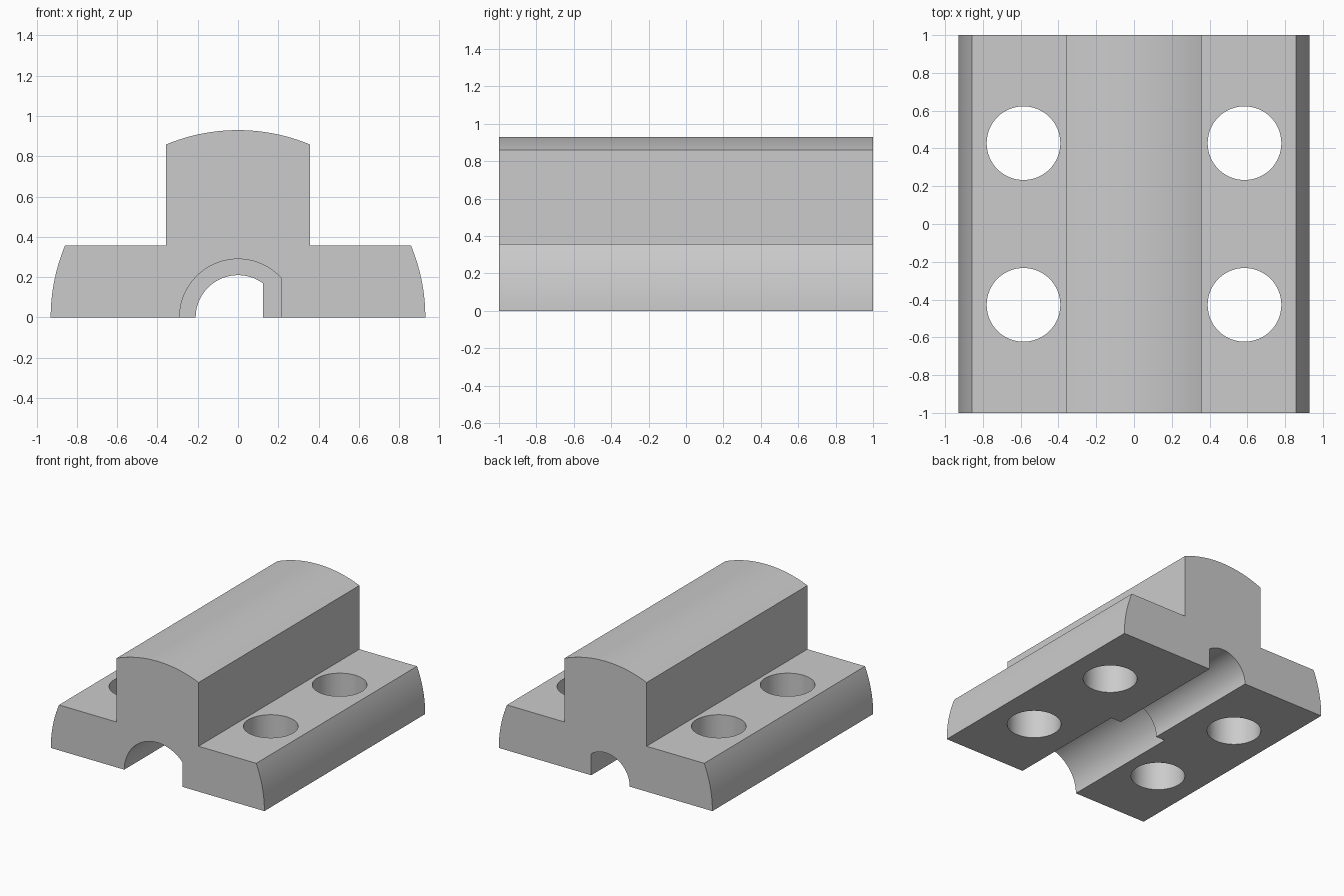
import bpy
import bmesh
from math import asin, acos, cos, sin, pi

cube = bpy.data.objects.get("Cube")
if cube:
    bpy.data.objects.remove(cube, do_unlink=True)

RADIUS = 0.93      # circle shared by the crown and both flange edges
HALF = 0.357       # half width of the rib, also the flange height


def arc(radius, start, end, steps):
    return [(radius * cos(start + (end - start) * i / steps),
             radius * sin(start + (end - start) * i / steps))
            for i in range(steps + 1)]


def extrude_profile(name, points, y0, y1):
    """Solid with the given x-z outline, running from y0 to y1."""
    bm = bmesh.new()
    face = bm.faces.new([bm.verts.new((x, y0, z)) for x, z in points])
    new = bmesh.ops.extrude_face_region(bm, geom=[face])["geom"]
    verts = [v for v in new if isinstance(v, bmesh.types.BMVert)]
    bmesh.ops.translate(bm, verts=verts, vec=(0, y1 - y0, 0))
    bmesh.ops.recalc_face_normals(bm, faces=bm.faces)
    mesh = bpy.data.meshes.new(name)
    bm.to_mesh(mesh)
    bm.free()
    obj = bpy.data.objects.new(name, mesh)
    bpy.context.collection.objects.link(obj)
    return obj


def cut(target, cutter):
    cutter.hide_render = True
    mod = target.modifiers.new("cut", "BOOLEAN")
    mod.operation = "DIFFERENCE"
    mod.solver = "EXACT"
    mod.object = cutter
    bpy.context.view_layer.objects.active = target
    bpy.ops.object.modifier_apply(modifier=mod.name)
    bpy.data.objects.remove(cutter, do_unlink=True)


# Body: rounded flanges with an upright crowned rib
edge = asin(HALF / RADIUS)
outline = (arc(RADIUS, 0, edge, 16) + [(HALF, HALF)]
           + arc(RADIUS, pi / 2 - edge, pi / 2 + edge, 32)
           + [(-HALF, HALF)] + arc(RADIUS, pi - edge, pi, 16))
body = extrude_profile("clamp_body", outline, -1, 1)

# Stepped shaft channel with a flat on one side
for radius, flat, y0, y1 in ((0.29, 0.215, -1.1, 0), (0.21, 0.125, -0.1, 1.1)):
    d_shape = ([(flat, -0.1)] + arc(radius, acos(flat / radius), pi, 40)
               + [(-radius, -0.1)])
    cut(body, extrude_profile("channel_cutter", d_shape, y0, y1))

# Four bolt holes through the flanges
for x in (-0.585, 0.585):
    for y in (-0.428, 0.428):
        bpy.ops.mesh.primitive_cylinder_add(vertices=64, radius=0.195,
                                            depth=1, location=(x, y, 0.2))
        cut(body, bpy.context.object)

# Plain grey finish
grey = bpy.data.materials.new("light_grey")
grey.use_nodes = True
colour = (0.6, 0.6, 0.6, 1)
grey.diffuse_color = colour
grey.node_tree.nodes["Principled BSDF"].inputs["Base Color"].default_value = colour
body.data.materials.clear()
body.data.materials.append(grey)
for poly in body.data.polygons:
    poly.material_index = 0

bpy.ops.object.select_all(action="DESELECT")
body.select_set(True)
bpy.context.view_layer.objects.active = body
bpy.ops.object.shade_smooth_by_angle(angle=pi / 9)
